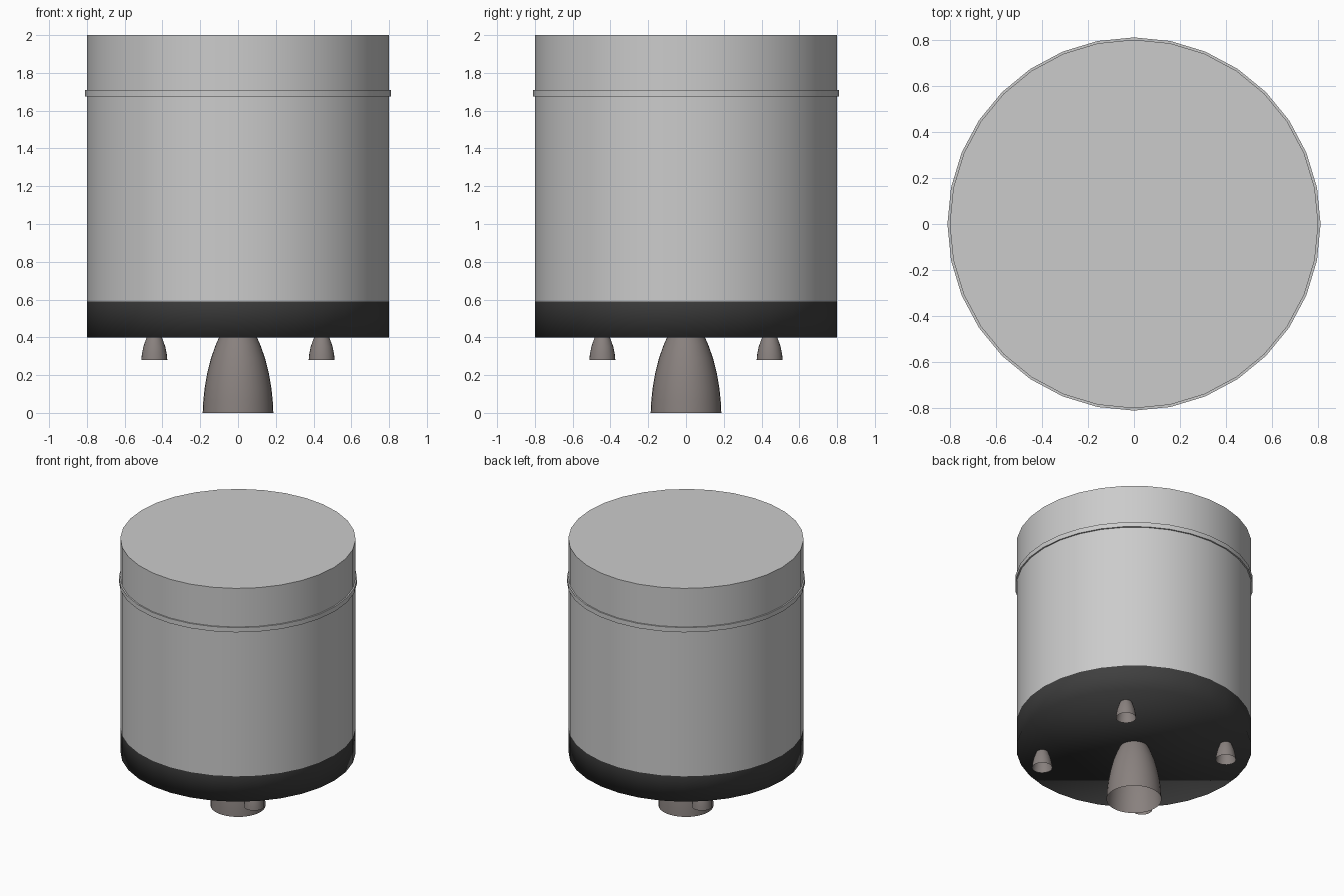
import bpy, bmesh
from math import cos, sin, pi

if "Cube" in bpy.data.objects:
    bpy.data.objects.remove(bpy.data.objects["Cube"])


def material(name, rgb):
    m = bpy.data.materials.new(name)
    m.diffuse_color = (*rgb, 1)
    m.use_nodes = True
    m.node_tree.nodes["Principled BSDF"].inputs["Base Color"].default_value = m.diffuse_color
    return m


def lathe(name, profile, segments, mat=None, at=(0, 0, 0), closed=False, angle=30):
    """Revolve (radius, z) points around z; radius 0 becomes a cap centre."""
    bm = bmesh.new()
    rings = []
    for r, z in profile:
        n = segments if r > 0 else 1
        rings.append([bm.verts.new((r * cos(2 * pi * i / segments),
                                    r * sin(2 * pi * i / segments), z)) for i in range(n)])
    pairs = list(zip(rings, rings[1:]))
    if closed:
        pairs.append((rings[-1], rings[0]))
    for a, b in pairs:
        if len(a) == 1:
            bm.faces.new(b[::-1])
            bm.verts.remove(a[0])
        elif len(b) == 1:
            bm.faces.new(a)
            bm.verts.remove(b[0])
        else:
            for i in range(segments):
                j = (i + 1) % segments
                bm.faces.new((a[i], a[j], b[j], b[i]))
    mesh = bpy.data.meshes.new(name)
    bm.to_mesh(mesh)
    bm.free()
    ob = bpy.data.objects.new(name, mesh)
    ob.location = at
    bpy.context.collection.objects.link(ob)
    if mat:
        mesh.materials.append(mat)
    mesh.shade_smooth()
    if angle:
        mesh.set_sharp_from_angle(angle=angle * pi / 180)
    return ob


dark = material("dark_shield", (0.05, 0.05, 0.05))
metal = material("nozzle_metal", (0.25, 0.22, 0.21))

# Main tank and the thin band near its top
lathe("body", [(0.8, 0.59), (0.8, 2.0), (0, 2.0)], 32)
lathe("upper_band", [(0.795, 1.675), (0.81, 1.675), (0.81, 1.71), (0.795, 1.71)], 32, closed=True)

# Dark heat shield at the base, softly shaded over its rim
lathe("base_shield", [(0, 0.4), (0.8, 0.4), (0.8, 0.59)], 32, dark, angle=None)

# Main engine bell, open at the bottom
lathe("main_nozzle", [(0.187, 0), (0.184, 0.06), (0.177, 0.13), (0.163, 0.21),
                      (0.143, 0.29), (0.118, 0.36), (0.098, 0.405)], 32, metal)

# Four small thruster bells on the diagonals
bell = [(0.069, 0), (0.066, 0.03), (0.058, 0.07), (0.046, 0.105), (0.038, 0.125)]
for sx in (-1, 1):
    for sy in (-1, 1):
        lathe("small_nozzle", bell, 24, metal, (0.443 * sx, 0.443 * sy, 0.28))
